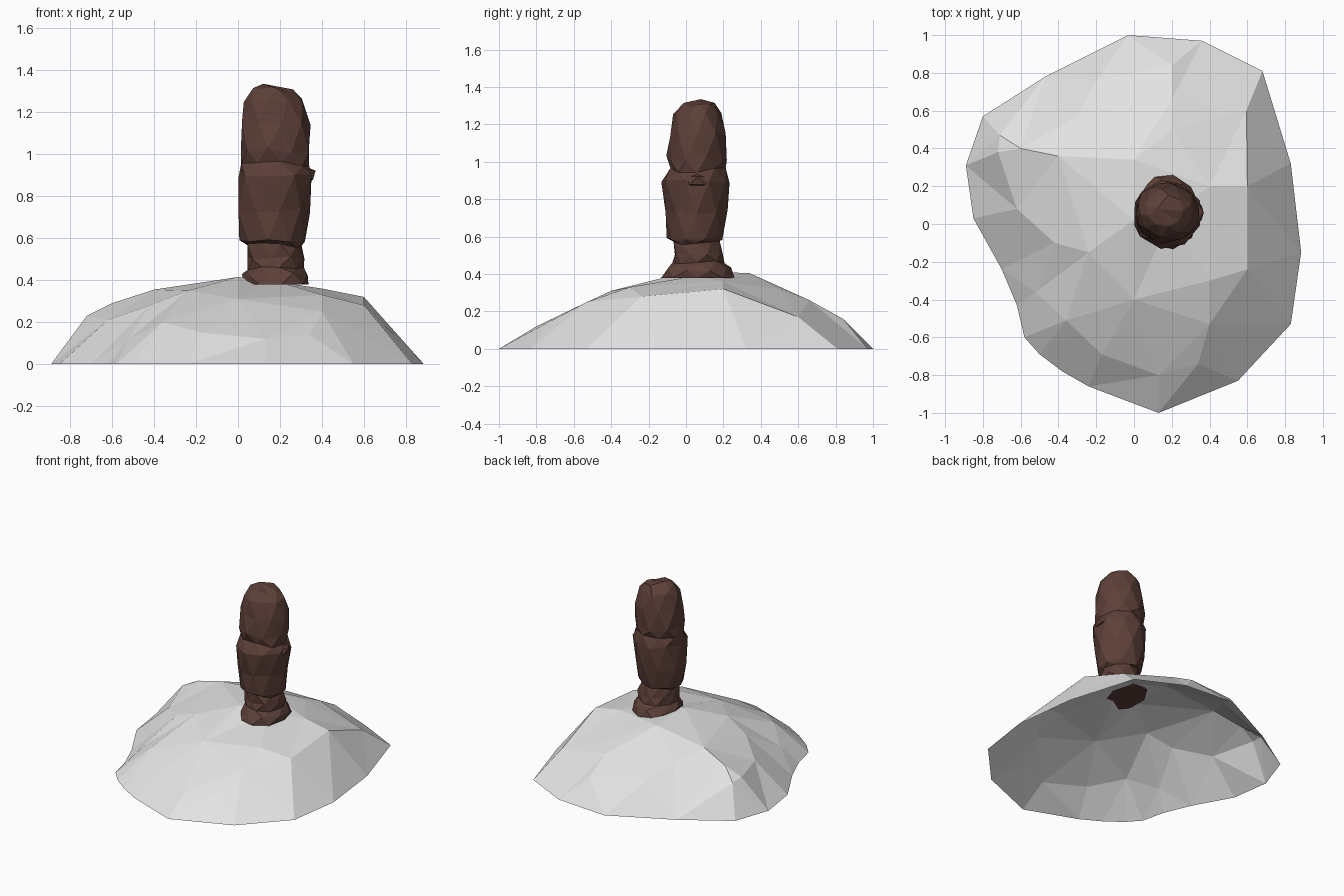
import bpy, bmesh, math, random
from mathutils import Vector
from mathutils.geometry import delaunay_2d_cdt

if "Cube" in bpy.data.objects:
    bpy.data.objects.remove(bpy.data.objects["Cube"])

random.seed(4)

def material(name, rgb):
    m = bpy.data.materials.new(name)
    m.diffuse_color = (*rgb, 1)
    m.use_nodes = True
    m.node_tree.nodes["Principled BSDF"].inputs["Base Color"].default_value = m.diffuse_color
    return m

grey = material("pale_stone", (0.77, 0.77, 0.77))
brown = material("dark_brown", (0.109, 0.051, 0.04))

def add_object(name, bm, mat):
    bmesh.ops.recalc_face_normals(bm, faces=bm.faces)
    me = bpy.data.meshes.new(name)
    bm.to_mesh(me)
    bm.free()
    me.materials.append(mat)
    ob = bpy.data.objects.new(name, me)
    bpy.context.collection.objects.link(ob)

# Mound: open-bottomed faceted shell, ground outline plus a few ridge points
outline = [(-.03, 1), (.36, .97), (.68, .81), (.83, .32), (.885, -.15), (.83, -.53),
           (.55, -.83), (.13, -1), (-.24, -.86), (-.38, -.78), (-.5, -.69), (-.58, -.6),
           (-.62, -.43), (-.7, -.24), (-.85, .03), (-.89, .31), (-.8, .57), (-.47, .78)]
ridge = [(.595, .6, .17), (.6, .2, .32), (.6, -.24, .28), (.4, -.53, .25), (.34, -.74, .14),
         (.13, -.8, .12), (-.17, -.69, .15), (-.36, -.51, .2), (-.52, -.36, .12),
         (-.42, -.1, .28), (-.62, .08, .21), (-.72, .38, .23), (-.71, .47, .22),
         (-.6, .4, .29), (-.4, .36, .355), (-.3, .57, .29), (-.2, .76, .2), (.2, .84, .16),
         (.2, .66, .26), (.2, .5, .32), (0, .34, .405), (0, .02, .415), (-.24, -.15, .35),
         (0, -.4, .31), (.4, -.3, .33), (.2, .05, .39), (.4, .2, .36)]
heights = [0] * len(outline) + [p[2] for p in ridge]
points = [Vector(p[:2]) for p in outline + ridge]
n = len(outline)
rim = [(i, (i + 1) % n) for i in range(n)]
v2, _, tris, src, _, _ = delaunay_2d_cdt(points, rim, [list(range(n))[::-1]], 1, 1e-5)
bm = bmesh.new()
vs = [bm.verts.new((p.x, p.y, heights[s[0]])) for p, s in zip(v2, src)]
for t in tris:
    bm.faces.new([vs[i] for i in t])
add_object("mound", bm, grey)

# Rough carved post: rings of (z, x_min, x_max, y_min, y_max)
def rough_post(name, rings, sides, jitter):
    bm = bmesh.new()
    loops = []
    for k, (z, x0, x1, y0, y1) in enumerate(rings):
        loop = []
        for i in range(sides):
            a = 2 * math.pi * (i + 0.5 * (k % 2)) / sides
            r = 1.06 + random.uniform(-jitter, jitter)
            loop.append(bm.verts.new(((x0 + x1) / 2 + (x1 - x0) / 2 * r * math.cos(a),
                                      (y0 + y1) / 2 + (y1 - y0) / 2 * r * math.sin(a),
                                      z + random.uniform(-.014, .014) * (k > 0))))
        loops.append(loop)
    for k, (a, b) in enumerate(zip(loops, loops[1:])):
        for i in range(sides):
            j = (i + 1) % sides
            if k % 2:
                bm.faces.new((a[i], a[j], b[j]))
                bm.faces.new((a[i], b[j], b[i]))
            else:
                bm.faces.new((a[i], a[j], b[i]))
                bm.faces.new((a[j], b[j], b[i]))
    # close the base flat and the top with an off-centre peak
    bm.faces.new(loops[0][::-1])
    peak = bm.verts.new((.12, .08, 1.335))
    for i in range(sides):
        bm.faces.new((loops[-1][i], loops[-1][(i + 1) % sides], peak))
    add_object(name, bm, brown)

rough_post("carved_post", [
    (.38, .03, .33, -.13, .26), (.425, .03, .33, -.10, .23), (.46, .05, .30, -.07, .20),
    (.51, .05, .31, -.06, .19), (.565, .05, .30, -.06, .17), (.595, .02, .32, -.09, .19),
    (.73, .01, .33, -.11, .22), (.895, .005, .345, -.115, .23), (.955, .02, .33, -.08, .20),
    (1.02, .015, .33, -.095, .205), (1.15, .025, .33, -.085, .20), (1.26, .04, .30, -.06, .18),
    (1.305, .07, .26, -.01, .15)], 9, .055)

# Small knob blending out of the right side of the post
bm = bmesh.new()
bmesh.ops.create_icosphere(bm, subdivisions=1, radius=.06)
for v in bm.verts:
    v.co = Vector((v.co.x * 1.2 + .305, v.co.y * 1.3 + .06, v.co.z * .8 + .9))
add_object("side_knob", bm, brown)
